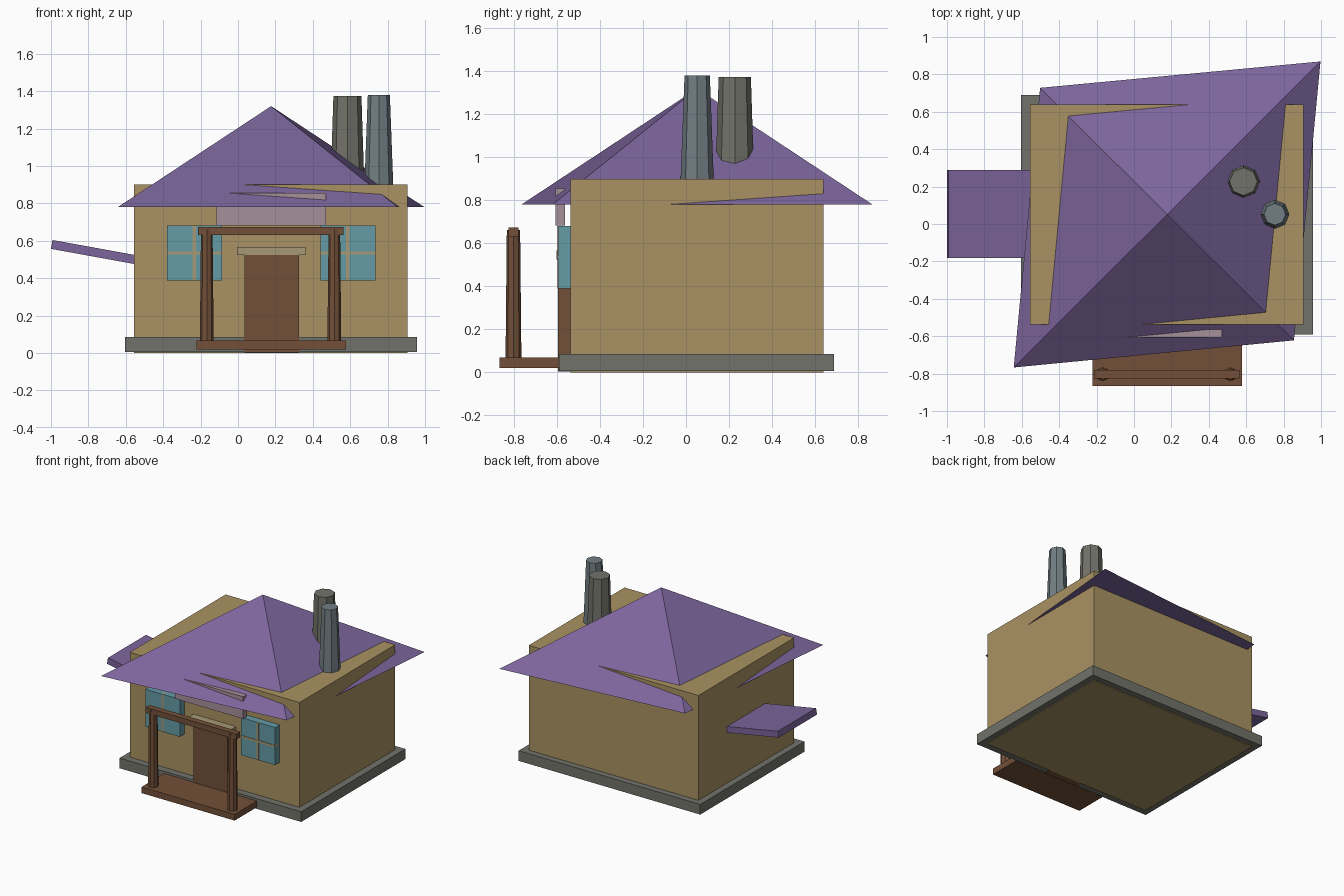
import bpy, bmesh, math
from mathutils import Matrix

if "Cube" in bpy.data.objects:
    bpy.data.objects.remove(bpy.data.objects["Cube"])


def material(name, rgb):
    m = bpy.data.materials.new(name)
    m.diffuse_color = (*rgb, 1)
    m.use_nodes = True
    m.node_tree.nodes["Principled BSDF"].inputs["Base Color"].default_value = m.diffuse_color
    return m


TAN = material("tan_plaster", (0.40, 0.29, 0.125))
STONE = material("stone", (0.17, 0.17, 0.145))
SLATE = material("slate", (0.17, 0.21, 0.23))
PURPLE = material("purple_tile", (0.20, 0.13, 0.33))
WOOD = material("brown_wood", (0.17, 0.08, 0.04))
GLASS = material("blue_glass", (0.13, 0.33, 0.39))
TRIM = material("pale_trim", (0.38, 0.31, 0.18))
PINK = material("pink_board", (0.38, 0.28, 0.33))


def finish(name, bm, mat):
    bmesh.ops.recalc_face_normals(bm, faces=bm.faces)
    me = bpy.data.meshes.new(name)
    bm.to_mesh(me)
    bm.free()
    me.materials.append(mat)
    ob = bpy.data.objects.new(name, me)
    bpy.context.collection.objects.link(ob)
    return ob


def box(name, x, y, z, mat):
    """Box from (min, max) ranges on each axis."""
    bm = bmesh.new()
    bmesh.ops.create_cube(bm, size=1)
    size = [r[1] - r[0] for r in (x, y, z)]
    mid = [(r[0] + r[1]) / 2 for r in (x, y, z)]
    for v in bm.verts:
        v.co = [mid[i] + v.co[i] * size[i] for i in range(3)]
    return finish(name, bm, mat)


def column(name, x, y, z0, z1, r0, r1, mat):
    """Tapered eight-sided column."""
    bm = bmesh.new()
    bmesh.ops.create_cone(bm, cap_ends=True, segments=8, radius1=r0, radius2=r1,
                          depth=z1 - z0,
                          matrix=Matrix.Translation((x, y, (z0 + z1) / 2)))
    return finish(name, bm, mat)


# Walls and stone plinth
box("walls", (-0.555, 0.905), (-0.537, 0.64), (0, 0.9), TAN)
box("plinth", (-0.605, 0.958), (-0.592, 0.689), (0.006, 0.085), STONE)

# Skewed hip roof
bm = bmesh.new()
rim = [bm.verts.new((x, y, 0.78)) for x, y in
       ((-0.643, -0.767), (0.855, -0.622), (0.997, 0.869), (-0.502, 0.728))]
apex = bm.verts.new((0.177, 0.051, 1.32))
bm.faces.new(rim)
for i in range(4):
    bm.faces.new((rim[i], rim[(i + 1) % 4], apex))
finish("roof", bm, PURPLE)

# Chimneys
column("large_chimney", 0.585, 0.227, 0.85, 1.374, 0.092, 0.075, STONE)
column("small_chimney", 0.753, 0.052, 0.82, 1.38, 0.080, 0.059, SLATE)

# Windows with glazing bars
for side, cx in (("left", -0.233), ("right", 0.587)):
    box(side + "_window", (cx - 0.147, cx + 0.147), (-0.593, -0.53), (0.389, 0.681), GLASS)
    box(side + "_window_upright", (cx - 0.009, cx + 0.009), (-0.597, -0.55), (0.389, 0.681), TRIM)
    box(side + "_window_crossbar", (cx - 0.147, cx + 0.147), (-0.597, -0.55), (0.526, 0.544), TRIM)

# Door, lintel and board above the porch
box("door", (0.035, 0.325), (-0.596, -0.53), (0.004, 0.53), WOOD)
box("lintel", (-0.005, 0.36), (-0.602, -0.53), (0.525, 0.567), TRIM)
box("sign_board", (-0.115, 0.47), (-0.607, -0.564), (0.683, 0.855), PINK)

# Porch
box("porch_deck", (-0.222, 0.578), (-0.867, -0.55), (0.02, 0.068), WOOD)
for side, x in (("left", -0.167), ("right", 0.515)):
    column(side + "_porch_post", x, -0.803, 0.06, 0.662, 0.037, 0.031, WOOD)
box("porch_beam", (-0.215, 0.565), (-0.827, -0.78), (0.631, 0.674), WOOD)

# Tilted side awning
awning = box("side_awning", (-0.25, 0.25), (-0.235, 0.235), (-0.024, 0.024), PURPLE)
awning.rotation_euler = (0, math.radians(10.3), 0)
awning.location = (-0.75, 0.053, 0.536)
